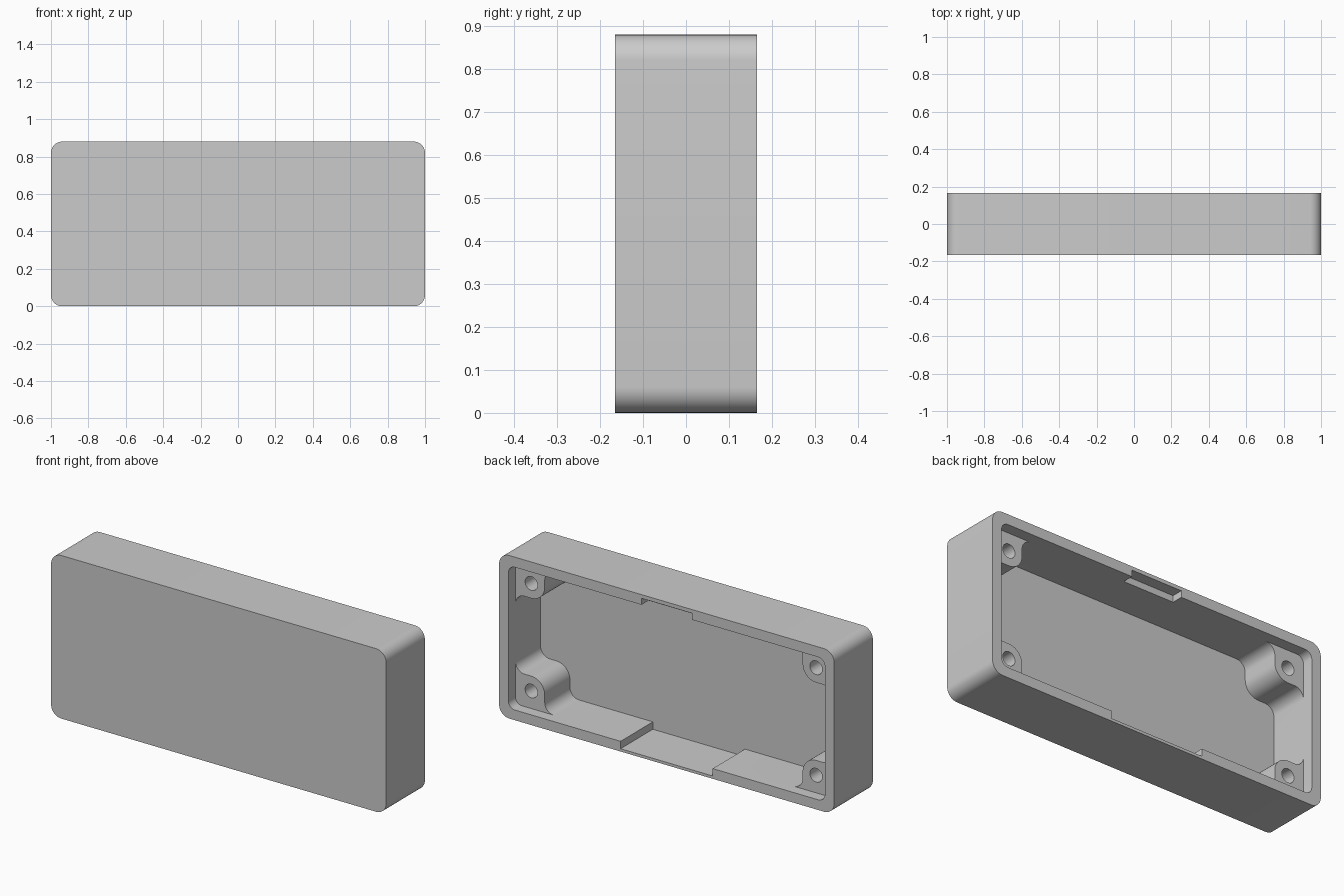
import bpy, bmesh, math

if "Cube" in bpy.data.objects:
    bpy.data.objects.remove(bpy.data.objects["Cube"], do_unlink=True)

HALF_X, HALF_Y, HALF_Z = 1.0, 0.165, 0.44
WALL = 0.055
INNER_X, INNER_Z = HALF_X - WALL, HALF_Z - WALL
FLOOR = -HALF_Y + WALL
BOSS_FACE = HALF_Y - 0.06
OUT = HALF_Y + 0.1              # cutters run past the open back
HOLE_X, HOLE_Z = 0.85, 0.29     # screw hole centre, from the middle
BOSS_R, FILLET = 0.08, 0.055

grey = bpy.data.materials.new("grey_plastic")
grey.use_nodes = True
color = (0.6, 0.6, 0.6, 1)
grey.diffuse_color = color
grey.node_tree.nodes["Principled BSDF"].inputs["Base Color"].default_value = color


def arc(cx, cz, r, start, end, steps=10):
    angles = [math.radians(start + (end - start) * i / steps) for i in range(steps + 1)]
    return [(cx + r * math.cos(a), cz + r * math.sin(a)) for a in angles]


def mirrored(quarter):
    """Close a first-quadrant outline by mirroring it into the other three."""
    back = quarter[::-1]
    return (quarter + [(-x, z) for x, z in back]
            + [(-x, -z) for x, z in quarter] + [(x, -z) for x, z in back])


def rounded(hx, hz, r):
    return mirrored(arc(hx - r, hz - r, r, 0, 90))


def rectangle(hx, low, high):
    return [(hx, low), (hx, high), (-hx, high), (-hx, low)]


def prism(name, outline, y0, y1):
    """Extrude an x-z outline from y0 to y1."""
    bm = bmesh.new()
    face = bm.faces.new([bm.verts.new((x, y0, z + HALF_Z)) for x, z in outline])
    new = bmesh.ops.extrude_face_region(bm, geom=[face])["geom"]
    verts = [v for v in new if isinstance(v, bmesh.types.BMVert)]
    bmesh.ops.translate(bm, vec=(0, y1 - y0, 0), verts=verts)
    bmesh.ops.recalc_face_normals(bm, faces=bm.faces)
    mesh = bpy.data.meshes.new(name)
    bm.to_mesh(mesh)
    bm.free()
    mesh.materials.append(grey)
    obj = bpy.data.objects.new(name, mesh)
    bpy.context.collection.objects.link(obj)
    return obj


# Outer body
case = prism("enclosure_shell", rounded(HALF_X, HALF_Z, 0.06), -HALF_Y, HALF_Y)

# Cavity outline that leaves a filleted screw boss in each corner
boss_quarter = (
    arc(INNER_X - FILLET, HOLE_Z - BOSS_R - FILLET, FILLET, 0, 90)
    + arc(HOLE_X, HOLE_Z, BOSS_R, 270, 180)
    + arc(HOLE_X - BOSS_R - FILLET, INNER_Z - FILLET, FILLET, 0, 90))

cutters = [
    prism("cavity_cutter", mirrored(boss_quarter), FLOOR, OUT),
    # Shallow recess above the bosses
    prism("recess_cutter", rounded(INNER_X, INNER_Z, 0.04), BOSS_FACE, OUT),
    # Wide slot in the bottom wall and short latch notch in the top wall
    prism("slot_cutter", rectangle(0.275, 0.015 - HALF_Z, 0.1 - HALF_Z), FLOOR, OUT),
    prism("notch_cutter", rectangle(0.15, 0.3, 0.42), BOSS_FACE, OUT),
]
# Screw holes
for sx in (-1, 1):
    for sz in (-1, 1):
        circle = arc(sx * HOLE_X, sz * HOLE_Z, 0.037, 0, 360, 32)[:-1]
        cutters.append(prism("hole_cutter", circle, FLOOR + 0.01, OUT))

bpy.context.view_layer.objects.active = case
for cutter in cutters:
    cutter.hide_render = True
    mod = case.modifiers.new(cutter.name, "BOOLEAN")
    mod.operation = "DIFFERENCE"
    mod.solver = "EXACT"
    mod.object = cutter
    bpy.ops.object.modifier_apply(modifier=mod.name)
    bpy.data.objects.remove(cutter, do_unlink=True)

# Smooth curves, crisp edges
bpy.ops.object.select_all(action="DESELECT")
case.select_set(True)
bpy.ops.object.shade_smooth_by_angle(angle=math.radians(30))
